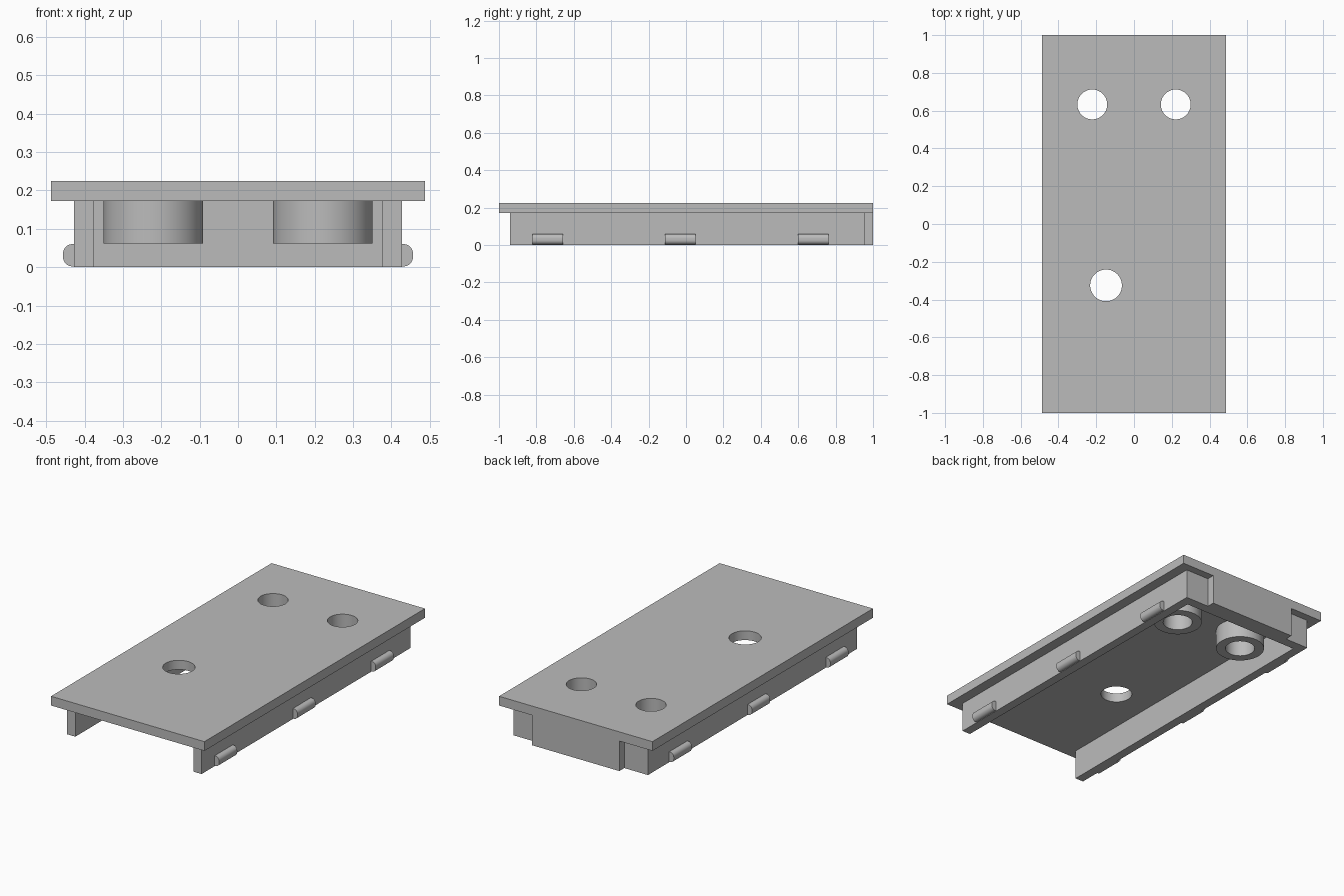
import bpy
import bmesh
from math import radians, sin, cos
from mathutils import Matrix

default = bpy.data.objects.get("Cube")
if default:
    bpy.data.objects.remove(default, do_unlink=True)

grey = bpy.data.materials.new("mid_grey")
grey.use_nodes = True
colour = (0.5, 0.5, 0.5, 1)
grey.diffuse_color = colour
grey.node_tree.nodes["Principled BSDF"].inputs["Base Color"].default_value = colour


def finish(name, bm):
    bmesh.ops.recalc_face_normals(bm, faces=bm.faces)
    mesh = bpy.data.meshes.new(name)
    bm.to_mesh(mesh)
    bm.free()
    mesh.materials.append(grey)
    obj = bpy.data.objects.new(name, mesh)
    bpy.context.collection.objects.link(obj)
    return obj


def box(name, x, y, z):
    """Box from (low, high) pairs on each axis."""
    size = [b - a for a, b in (x, y, z)]
    mid = [(a + b) / 2 for a, b in (x, y, z)]
    bm = bmesh.new()
    bmesh.ops.create_cube(bm, size=1, matrix=Matrix.Translation(mid) @ Matrix.Diagonal((*size, 1)))
    return finish(name, bm)


def cylinder(name, centre, radius, z):
    bm = bmesh.new()
    place = Matrix.Translation((*centre, (z[0] + z[1]) / 2))
    bmesh.ops.create_cone(bm, cap_ends=True, segments=64, radius1=radius, radius2=radius,
                          depth=z[1] - z[0], matrix=place)
    return finish(name, bm)


def drill(obj, holes):
    """Cut round vertical holes, given as (centre, radius)."""
    for centre, radius in holes:
        cutter = cylinder("hole_cutter", centre, radius, (-0.1, 0.4))
        cutter.hide_render = True
        mod = obj.modifiers.new("hole", 'BOOLEAN')
        mod.operation, mod.solver, mod.object = 'DIFFERENCE', 'EXACT', cutter
        select(obj)
        bpy.ops.object.modifier_apply(modifier=mod.name)
        bpy.data.objects.remove(cutter, do_unlink=True)


def select(obj):
    bpy.ops.object.select_all(action='DESELECT')
    obj.select_set(True)
    bpy.context.view_layer.objects.active = obj


def smooth(obj):
    select(obj)
    bpy.ops.object.shade_smooth_by_angle(angle=radians(35))


def clip(name, side, y):
    """Snap ridge with a rounded outer profile, extruded along y."""
    low, high, root, tip, r = 0.002, 0.06, 0.41, 0.456, 0.024
    points = [(root, low)]
    for cz, start in ((low + r, -90), (high - r, 0)):
        for step in range(9):
            a = radians(start + step * 90 / 8)
            points.append((tip - r + r * cos(a), cz + r * sin(a)))
    points.append((root, high))
    bm = bmesh.new()
    face = bm.faces.new([bm.verts.new((side * px, y - 0.082, pz)) for px, pz in points])
    moved = bmesh.ops.extrude_face_region(bm, geom=[face])["geom"]
    bmesh.ops.translate(bm, vec=(0, 0.164, 0),
                        verts=[v for v in moved if isinstance(v, bmesh.types.BMVert)])
    smooth(finish(name, bm))


# Cover plate with three through holes
top = 0.172
post_holes = [((side * 0.221, 0.633), 0.079) for side in (-1, 1)]
plate = box("cover_plate", (-0.487, 0.487), (-1, 1), (top, 0.225))
drill(plate, post_holes + [((-0.148, -0.325), 0.084)])
smooth(plate)

# Rim under the plate: two sides, a back wall and its raised pad
box("back_wall", (-0.375, 0.375), (0.9, 0.955), (0, top))
box("back_pad", (-0.277, 0.277), (0.955, 1), (0, top))

for side, label in ((1, "left"), (-1, "right")):
    x = sorted((side * 0.375, side * 0.427))
    box(label + "_side_wall", x, (-0.94, 0.955), (0, top))
    for y, place in ((-0.74, "front"), (-0.03, "middle"), (0.68, "back")):
        clip(f"{label}_{place}_clip", side, y)

# Hollow screw posts
for hole, label in zip(post_holes, ("right", "left")):
    post = cylinder(label + "_screw_post", hole[0], 0.13, (0.062, top))
    drill(post, [hole])
    smooth(post)
